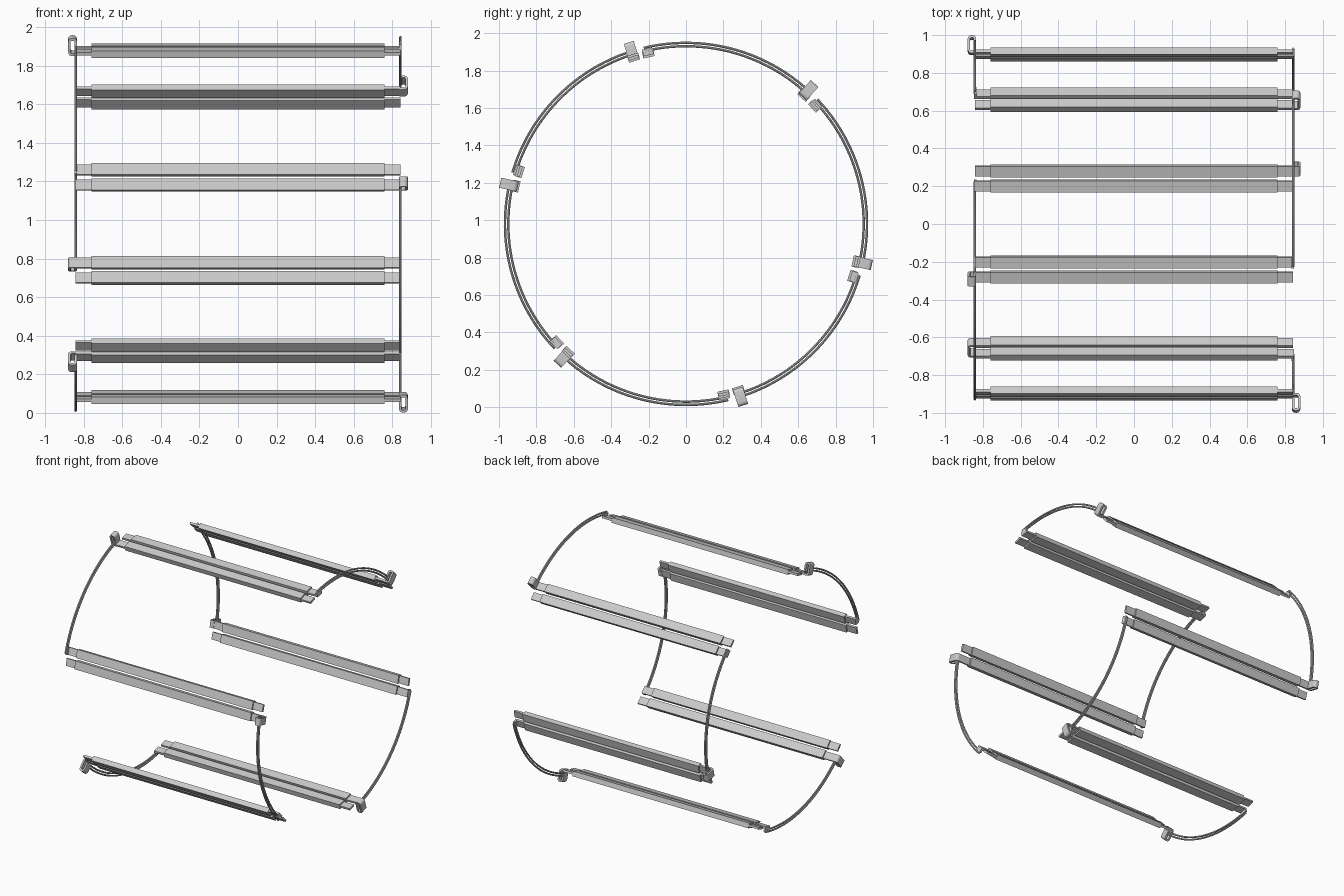
import bpy, bmesh
from math import radians, sin, cos, pi

if "Cube" in bpy.data.objects:
    bpy.data.objects.remove(bpy.data.objects["Cube"])

ZC = 0.98          # height of the ring axis
R_BAR = 0.932      # radius of the bars
X_END = 0.842      # plane of the end turns


def place(x, r, t, a):
    """Axial x, radial r, tangential t at angle a -> world."""
    return (x, r * cos(a) - t * sin(a), ZC + r * sin(a) + t * cos(a))


def loft(name, rings):
    """Skin a row of equal closed sections and cap both ends."""
    bm = bmesh.new()
    rows = [[bm.verts.new(p) for p in ring] for ring in rings]
    n = len(rows[0])
    for u, v in zip(rows, rows[1:]):
        for i in range(n):
            j = (i + 1) % n
            bm.faces.new((u[i], u[j], v[j], v[i]))
    bm.faces.new(rows[0])
    bm.faces.new(rows[-1])
    bmesh.ops.recalc_face_normals(bm, faces=bm.faces[:])
    me = bpy.data.meshes.new(name)
    bm.to_mesh(me)
    bm.free()
    ob = bpy.data.objects.new(name, me)
    bpy.context.collection.objects.link(ob)
    return ob


def smooth(ob):
    bpy.ops.object.select_all(action='DESELECT')
    ob.select_set(True)
    bpy.context.view_layer.objects.active = ob
    bpy.ops.object.shade_smooth_by_angle(angle=radians(35))


def rect(x, a, r, hr, ht):
    return [place(x, r + i * hr, j * ht, a)
            for i, j in ((-1, -1), (1, -1), (1, 1), (-1, 1))]


def bar(name, a):
    # bare conductor with a thicker sleeve around its middle
    loft(name + "_conductor", [rect(x, a, R_BAR, 0.008, 0.0275) for x in (-X_END, X_END)])
    loft(name + "_sleeve", [rect(x, a, R_BAR, 0.019, 0.031) for x in (-0.76, 0.76)])


def hook(name, a, s):
    # flat strip folded outward and back to the end turn
    path = [(0.838, 0.928), (0.860, 0.928)]
    c = 0.013
    for cx, cr, start in ((0.861, 0.941, -90), (0.861, 0.998, 0), (0.855, 0.998, 90)):
        for i in range(6):
            q = radians(start + 18 * i)
            path.append((cx + c * cos(q), cr + c * sin(q)))
    path.append((0.842, 0.945))
    h, rings = 0.0065, []
    for i, (x, r) in enumerate(path):
        p, q = path[max(i - 1, 0)], path[min(i + 1, len(path) - 1)]
        dx, dr = q[0] - p[0], q[1] - p[1]
        l = (dx * dx + dr * dr) ** 0.5
        nx, nr = -dr / l * h, dx / l * h
        rings.append([place(s * (x + k * nx), r + k * nr, t, a)
                      for k, t in ((-1, -0.0275), (1, -0.0275), (1, 0.0275), (-1, 0.0275))])
    smooth(loft(name, rings))


def strand(name, a0, a1, r, s):
    # round wire following the ring
    rings = []
    for i in range(29):
        a = a0 + (a1 - a0) * i / 28
        rings.append([place(s * X_END + 0.0065 * cos(k * pi / 4),
                            r + 0.0065 * sin(k * pi / 4), 0, a) for k in range(8)])
    smooth(loft(name, rings))


# six bar pairs, end turns alternating between the two ends
for k in range(6):
    a = radians(107.5 - 60 * k)
    s = -1 if k % 2 == 0 else 1
    n = str(k + 1)
    bar("hooked_bar_" + n, a)
    bar("plain_bar_" + n, a - radians(5))
    hook("hook_" + n, a, s)
    strand("outer_strand_" + n, a - radians(1), a + radians(56), 0.968, s)
    strand("inner_strand_" + n, a - radians(1), a + radians(56), 0.950, s)
    # tab joining the end turn to the next plain bar
    loft("tab_" + n, [rect(s * x, a + radians(55), 0.942, 0.018, 0.0275)
                      for x in (0.834, 0.848)])
